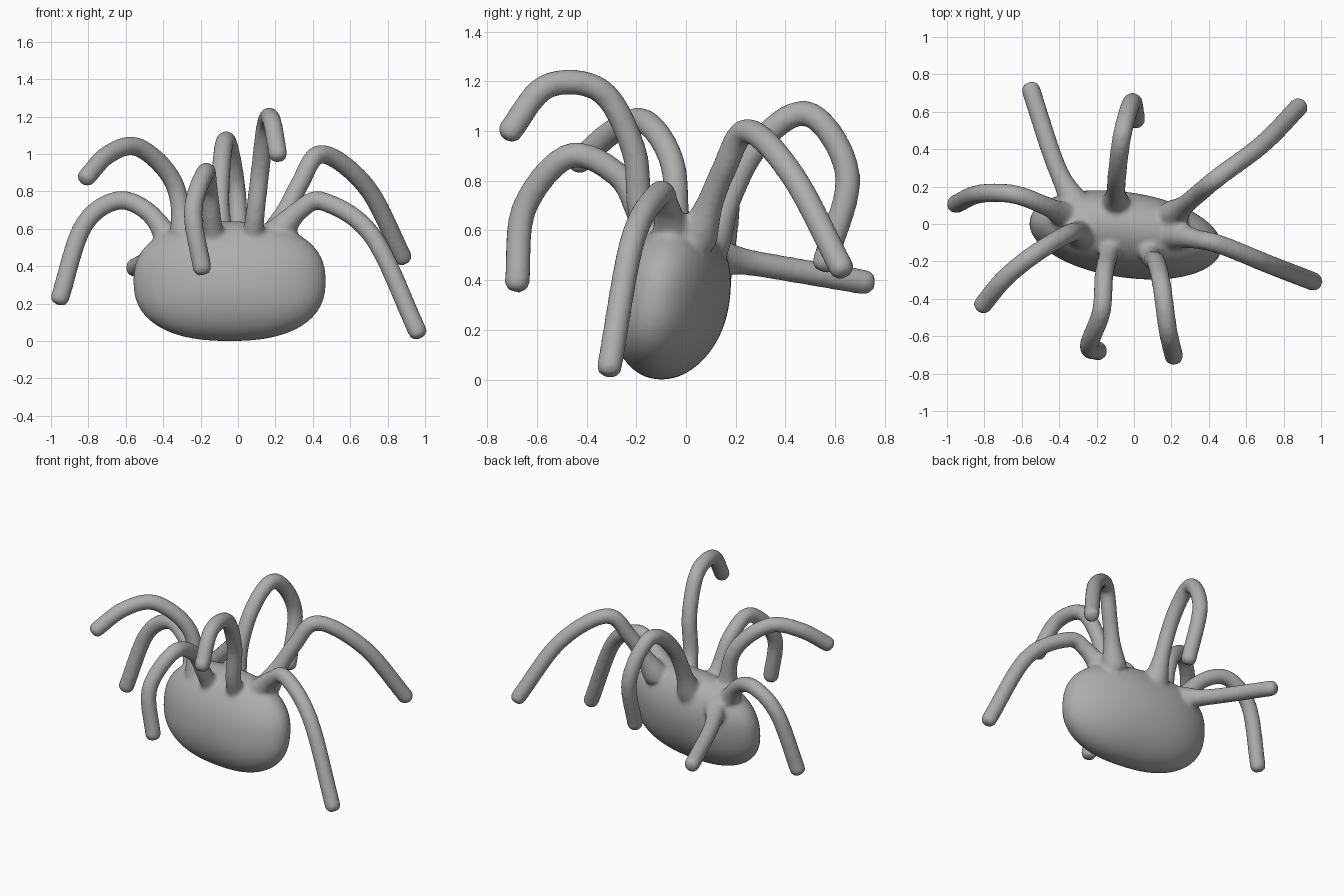
import bpy, bmesh, math
from mathutils import Vector

if "Cube" in bpy.data.objects:
    bpy.data.objects.remove(bpy.data.objects["Cube"])

grey = bpy.data.materials.new("plain grey")
grey.diffuse_color = (0.42, 0.42, 0.42, 1)
grey.use_nodes = True
grey.node_tree.nodes["Principled BSDF"].inputs["Base Color"].default_value = grey.diffuse_color

# Leg centre lines, from the root inside the body to the tip
LEGS = {
    "back_left_leg": [(-.3, .08, .5), (-.42, .32, .46), (-.555, .73, .39)],
    "back_leg": [(-.1, .09, .53), (-.09, .27, .92), (-.06, .49, 1.07), (-.01, .65, .82), (.01, .555, .46)],
    "back_right_leg": [(.2, .04, .56), (.33, .15, .84), (.45, .25, 1), (.69, .43, .82), (.885, .63, .44)],
    "right_leg": [(.2, -.05, .56), (.33, -.08, .7), (.46, -.11, .745), (.72, -.215, .56), (.965, -.31, .04)],
    "front_right_leg": [(.07, -.08, .46), (.09, -.18, .66), (.12, -.21, .92), (.15, -.34, 1.16),
                        (.18, -.56, 1.18), (.215, -.715, .99)],
    "front_leg": [(-.12, -.07, .45), (-.14, -.18, .65), (-.16, -.27, .82), (-.175, -.47, .9),
                  (-.24, -.65, .69), (-.19, -.68, .38)],
    "front_left_leg": [(-.28, -.05, .53), (-.345, -.05, .85), (-.53, -.16, 1.035), (-.69, -.29, 1), (-.815, -.44, .87)],
    "left_leg": [(-.34, .03, .5), (-.48, .1, .69), (-.65, .16, .75), (-.83, .16, .61), (-.955, .105, .22)],
}


def spline_points(pts, steps=10):
    """Smooth curve through all the points."""
    p = [Vector(q) for q in pts]
    p = [2 * p[0] - p[1]] + p + [2 * p[-1] - p[-2]]
    out = []
    for a, b, c, d in zip(p, p[1:], p[2:], p[3:]):
        for i in range(steps):
            t = i / steps
            out.append(0.5 * (2 * b + (c - a) * t + (2 * a - 5 * b + 4 * c - d) * t * t
                              + (3 * b - a - 3 * c + d) * t ** 3))
    return out + [p[-2]]


def add_tube(bm, pts, r=0.051, sides=16):
    """Round tube with a flared root and a rounded tip."""
    path = spline_points(pts)
    end, way = path[-1], (path[-1] - path[-2]).normalized()
    path[-1] = end - way * 0.005
    path += [end + way * 0.012, end + way * 0.026]
    n, walked, rings, side = len(path), 0.0, [], None
    for i, p in enumerate(path):
        t = (path[min(i + 1, n - 1)] - path[max(i - 1, 0)]).normalized()
        side = t.orthogonal() if side is None else side - t * side.dot(t)
        side.normalize()
        up = t.cross(side)
        if i:
            walked += (p - path[i - 1]).length
        rad = r + 0.032 * math.exp(-(walked / 0.12) ** 2)
        rad *= {n - 1: 0.55, n - 2: 0.85}.get(i, 1)
        angles = [2 * math.pi * k / sides for k in range(sides)]
        rings.append([bm.verts.new(p + rad * (side * math.cos(a) + up * math.sin(a))) for a in angles])
    for a, b in zip(rings, rings[1:]):
        for k in range(sides):
            j = (k + 1) % sides
            bm.faces.new((a[k], a[j], b[j], b[k]))
    bm.faces.new(rings[0][::-1])
    bm.faces.new(rings[-1])


bm = bmesh.new()

# Body: squarish ellipsoid, leaning and slightly turned
ball = bmesh.ops.create_uvsphere(bm, u_segments=48, v_segments=32, radius=1)["verts"]
for v in ball:
    x, y, z = v.co
    e = 2.4
    k = ((abs(x) ** e + abs(z) ** e) ** (2 / e) + y * y) ** -0.5
    x, y, z = x * k * 0.515, y * k * 0.226, z * k * 0.32
    v.co = (x - 0.045, y - 0.058 + 0.13 * z - 0.12 * x, z + 0.32)

# Legs
for pts in LEGS.values():
    add_tube(bm, pts)
bmesh.ops.recalc_face_normals(bm, faces=bm.faces)

mesh = bpy.data.meshes.new("body_and_legs")
bm.to_mesh(mesh)
bm.free()
mesh.materials.append(grey)
obj = bpy.data.objects.new("body_and_legs", mesh)
bpy.context.collection.objects.link(obj)

# Fuse the parts into one soft skin
fuse = obj.modifiers.new("fuse", "REMESH")
fuse.mode = "VOXEL"
fuse.voxel_size = 0.014
fuse.use_smooth_shade = True
soft = obj.modifiers.new("soften", "SMOOTH")
soft.factor = 0.5
soft.iterations = 6
